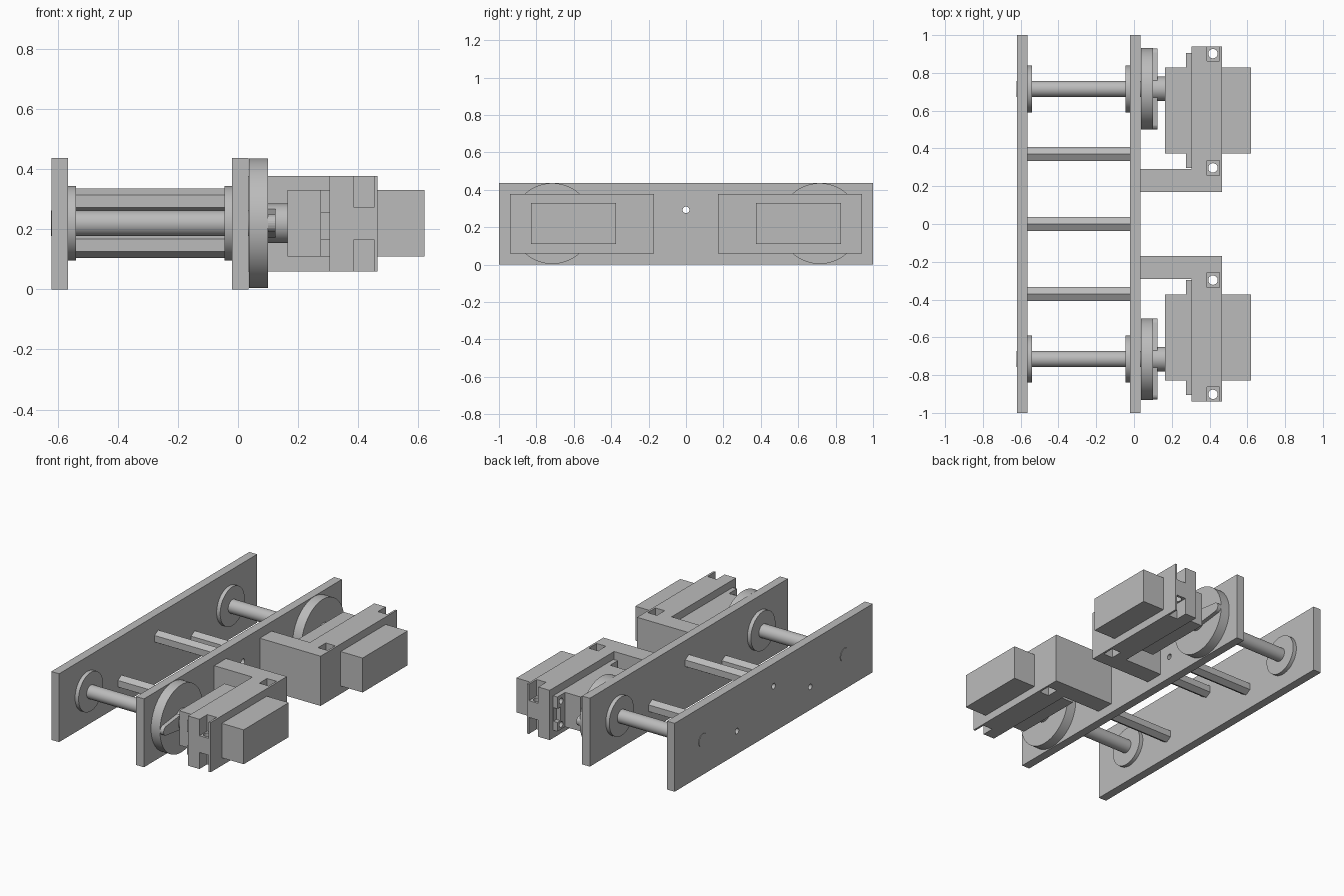
import bpy, bmesh, math
from mathutils import Matrix, Vector

cube = bpy.data.objects.get("Cube")
if cube:
    bpy.data.objects.remove(cube, do_unlink=True)

grey = bpy.data.materials.new("plain grey")
grey.use_nodes = True
TONE = (0.5, 0.5, 0.5, 1)
grey.diffuse_color = TONE
grey.node_tree.nodes["Principled BSDF"].inputs["Base Color"].default_value = TONE

MID = 0.22          # height of the axles
WHEEL_Y = 0.715     # axle distance from the centre


def finish(name, bm, smooth=False):
    bmesh.ops.recalc_face_normals(bm, faces=bm.faces)
    mesh = bpy.data.meshes.new(name)
    bm.to_mesh(mesh)
    bm.free()
    mesh.materials.append(grey)
    ob = bpy.data.objects.new(name, mesh)
    bpy.context.collection.objects.link(ob)
    if smooth:
        bpy.ops.object.select_all(action='DESELECT')
        ob.select_set(True)
        bpy.context.view_layer.objects.active = ob
        bpy.ops.object.shade_smooth_by_angle(angle=math.radians(30))
    return ob


def box(name, x, y, z):
    bm = bmesh.new()
    bmesh.ops.create_cube(bm, size=1)
    for v in bm.verts:
        v.co = Vector([(r[0] + r[1]) / 2 + c * abs(r[1] - r[0]) for c, r in zip(v.co, (x, y, z))])
    return finish(name, bm)


def rod(name, x, y, z, r, sides=48):
    """Cylinder along x."""
    bm = bmesh.new()
    turn = Matrix.Rotation(math.pi / 2, 4, 'Y')
    place = Matrix.Translation(((x[0] + x[1]) / 2, y, z))
    # a corner of the six-sided rods points sideways
    spin = Matrix.Rotation(math.pi / 2, 4, 'X') if sides == 6 else Matrix()
    bmesh.ops.create_cone(bm, cap_ends=True, segments=sides, radius1=r, radius2=r,
                          depth=x[1] - x[0], matrix=place @ spin @ turn)
    return finish(name, bm, sides > 6)


def upright(name, x, y, r):
    """Vertical cylinder used for screw holes."""
    bm = bmesh.new()
    bmesh.ops.create_cone(bm, cap_ends=True, segments=24, radius1=r, radius2=r, depth=1,
                          matrix=Matrix.Translation((x, y, MID)))
    return finish(name, bm)


def prism(name, outline, x):
    """Outline in y and z, extruded along x."""
    bm = bmesh.new()
    face = bm.faces.new([bm.verts.new((x[0], y, z)) for y, z in outline])
    out = bmesh.ops.extrude_face_region(bm, geom=[face])
    bmesh.ops.translate(bm, vec=(x[1] - x[0], 0, 0),
                        verts=[g for g in out["geom"] if isinstance(g, bmesh.types.BMVert)])
    return finish(name, bm)


def cut(ob, cutters):
    for c in cutters:
        c.hide_render = True
        c.hide_viewport = True
        c.display_type = 'WIRE'
        m = ob.modifiers.new("cut", 'BOOLEAN')
        m.operation = 'DIFFERENCE'
        m.solver = 'EXACT'
        m.object = c


# Side plates and the bored six-sided spacers between them
plates = [box("outer_plate", (-0.62, -0.565), (-1, 1), (0, 0.437)),
          box("inner_plate", (-0.02, 0.035), (-1, 1), (0, 0.437))]
for i, (y, z) in enumerate([(-0.37, 0.147), (0, 0.293), (0.37, 0.147)]):
    spacer = rod(f"spacer_{i + 1}", (-0.565, -0.02), y, z, 0.042, 6)
    bore = rod(f"spacer_bore_{i + 1}", (-0.8, 0.2), y, z, 0.018, 24)
    for part in plates + [spacer]:
        cut(part, [bore])

# Each end: axle, wheel and drive unit, mirrored front to back
for s, end in ((-1, "front"), (1, "back")):
    def ys(a, b):
        return sorted((s * a, s * b))

    wy = s * WHEEL_Y
    rod(f"{end}_axle", (-0.623, 0.04), wy, MID, 0.043)
    rod(f"{end}_outer_collar", (-0.565, -0.54), wy, MID, 0.124)
    rod(f"{end}_inner_collar", (-0.045, -0.02), wy, MID, 0.124)
    rod(f"{end}_wheel", (0.037, 0.1), wy, MID, 0.216, 96)

    # Tapered drive horn on the wheel and its shaft
    horn = []
    for side in (1, -1):
        horn.append((wy, MID + side * 0.052))
        for k in range(7):
            a = math.pi / 2 * (1 - k / 6)
            horn.append((wy + side * (0.185 + 0.03 * math.cos(a)),
                         MID + side * 0.03 * math.sin(a)))
        for k in range(1, 6):
            a = math.pi / 2 * k / 6
            horn.append((wy + side * (0.185 + 0.03 * math.cos(a)),
                         MID - side * 0.03 * math.sin(a)))
        horn.append((wy + side * 0.185, MID - side * 0.03))
    prism(f"{end}_drive_horn", horn, (0.1, 0.125))
    rod(f"{end}_drive_shaft", (0.1, 0.165), wy, MID, 0.065)

    # Motor with notched, drilled mounting ears
    box(f"{end}_motor", (0.165, 0.62), ys(0.373, 0.828), (0.11, 0.33))
    ears = box(f"{end}_motor_ears", (0.275, 0.305), ys(0.297, 0.906), (0.11, 0.33))
    cut(ears, [box(f"{end}_ear_notch", (0.2, 0.304), ys(0.875, 1), (0.167, 0.255))])
    cut(ears, [rod(f"{end}_ear_hole_{k}", (0.2, 0.302), s * 0.868, z, 0.018, 24)
               for k, z in enumerate((0.14, 0.29))])

    # L-shaped bracket with nut pockets and upright screw holes
    low, high = 0.06, 0.378
    bm = bmesh.new()
    plan = [(0.035, 0.17), (0.465, 0.17), (0.465, 0.941), (0.305, 0.941),
            (0.305, 0.29), (0.035, 0.29)]
    face = bm.faces.new([bm.verts.new((x, s * y, low)) for x, y in plan])
    out = bmesh.ops.extrude_face_region(bm, geom=[face])
    bmesh.ops.translate(bm, vec=(0, 0, high - low),
                        verts=[g for g in out["geom"] if isinstance(g, bmesh.types.BMVert)])
    bracket = finish(f"{end}_bracket", bm)
    for k, (a, b) in enumerate([(0.258, 0.336), (0.862, 1)]):
        cut(bracket, [
            box(f"{end}_top_pocket_{k}", (0.386, 0.452), ys(a, b), (0.273, 0.5)),
            box(f"{end}_low_pocket_{k}", (0.386, 0.452), ys(a, b), (-0.1, 0.166)),
            upright(f"{end}_screw_hole_{k}", 0.418, s * (0.297, 0.902)[k], 0.025)])
